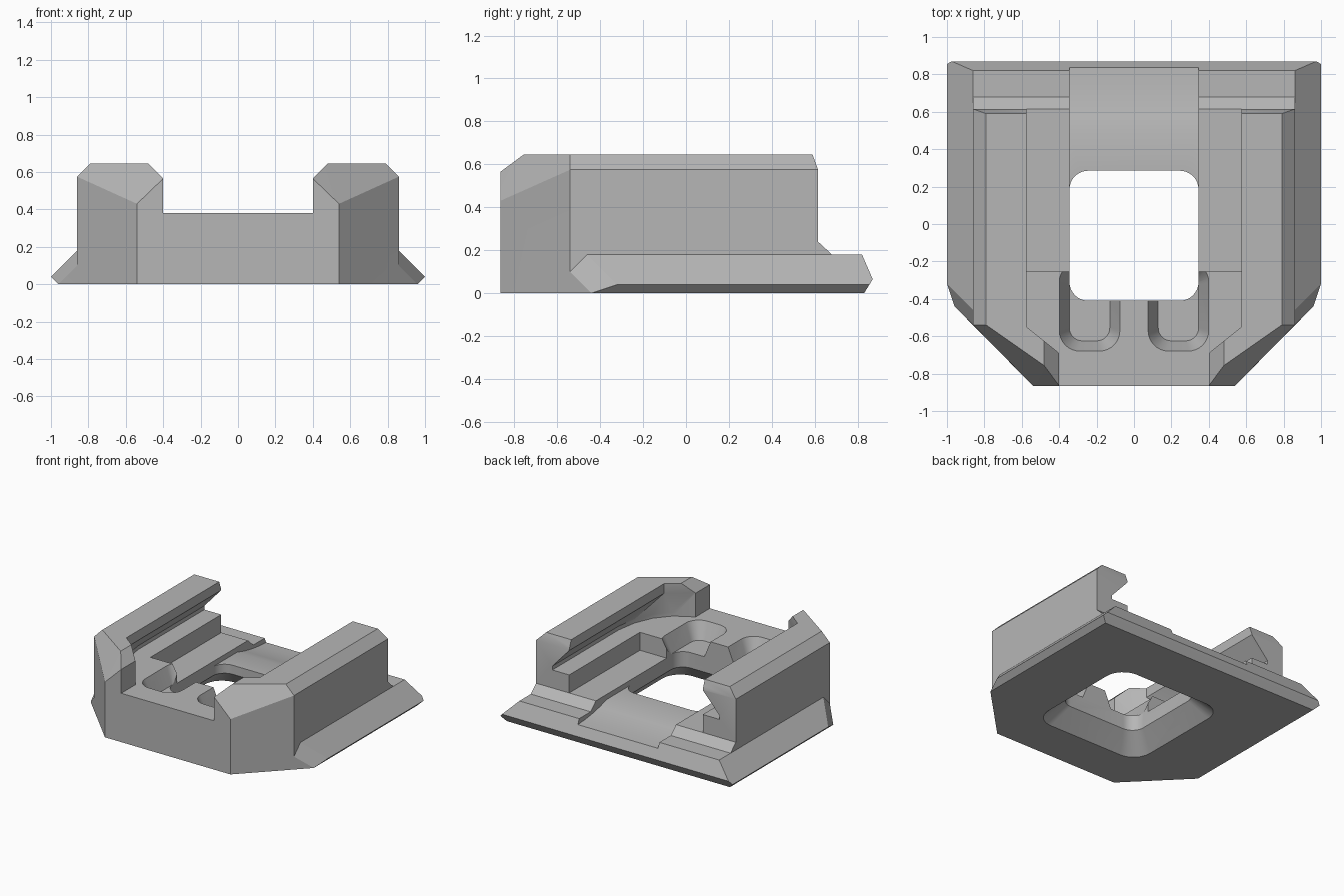
import bpy, bmesh, math
from mathutils import Vector

cube = bpy.data.objects.get("Cube")
if cube:
    bpy.data.objects.remove(cube)

grey = bpy.data.materials.new("matte_grey")
grey.use_nodes = True
colour = (0.47, 0.47, 0.47, 1)
grey.diffuse_color = colour
grey.node_tree.nodes["Principled BSDF"].inputs["Base Color"].default_value = colour


def hull(name, points, mirror=True):
    """Convex solid around the points, mirrored across x if asked."""
    bm = bmesh.new()
    for x, y, z in points:
        bm.verts.new((x, y, z))
        if mirror:
            bm.verts.new((-x, y, z))
    res = bmesh.ops.convex_hull(bm, input=bm.verts[:])
    junk = {g for g in res["geom_interior"] + res["geom_unused"]
            if isinstance(g, bmesh.types.BMVert)}
    bmesh.ops.delete(bm, geom=list(junk), context="VERTS")
    bmesh.ops.dissolve_limit(bm, angle_limit=math.radians(1),
                             verts=bm.verts[:], edges=bm.edges[:])
    bmesh.ops.recalc_face_normals(bm, faces=bm.faces[:])
    mesh = bpy.data.meshes.new(name)
    bm.to_mesh(mesh)
    bm.free()
    mesh.materials.append(grey)
    obj = bpy.data.objects.new(name, mesh)
    bpy.context.collection.objects.link(obj)
    return obj


def prism(plan, z0, z1):
    return [(x, y, z) for x, y in plan for z in (z0, z1)]


def box(name, half_x, y0, y1, z0, z1):
    return hull(name, prism([(half_x, y0), (half_x, y1)], z0, z1))


def rounded(cx, cy, hx, hy, r, steps=8):
    """Plan points of a rounded rectangle."""
    pts = []
    for q, (sx, sy) in enumerate([(1, 1), (-1, 1), (-1, -1), (1, -1)]):
        for i in range(steps + 1):
            a = (q + i / steps) * math.pi / 2
            pts.append((cx + sx * (hx - r) + r * math.cos(a),
                        cy + sy * (hy - r) + r * math.sin(a)))
    return pts


def taper(plan0, z0, plan1, z1):
    return [(x, y, z0) for x, y in plan0] + [(x, y, z1) for x, y in plan1]


def combine(target, tool, operation):
    mod = target.modifiers.new("combine", "BOOLEAN")
    mod.operation = operation
    mod.solver = "EXACT"
    mod.object = tool
    bpy.context.view_layer.objects.active = target
    bpy.ops.object.modifier_apply(modifier=mod.name)
    bpy.data.objects.remove(tool)


# Chamfered main block
body = hull("shoe_mount", [
    (.54, -.865, 0), (.86, -.54, 0), (.86, .615, 0),
    (.54, -.865, .43), (.40, -.865, .565), (.86, -.54, .575),
    (.79, -.54, .645), (.48, -.757, .645), (.86, .615, .575), (.79, .59, .645)])

# Bevelled flange around the foot, and the small slope at the back
flange = hull("flange", [
    (.54, -.865, 0), (.96, -.44, 0), (.96, .83, 0), (1, -.32, .04),
    (1, .855, .04), (.975, .87, .065), (.86, .82, .18), (.86, -.46, .18),
    (.86, -.54, .1)])
slope = hull("back_slope", [(.86, .5, .1), (.86, .5, .24), (.86, .615, .24),
                            (.86, .68, .18), (.86, .72, .1)])
combine(body, flange, "UNION")
combine(body, slope, "UNION")

# Opening between the rails, with its narrow front mouth
mouth = [(.575, .75), (.575, -.55), (.40, -.69)]
cutters = [
    hull("opening", prism(mouth, .38, .9)),
    box("front_mouth", .40, -1, -.5, .38, .9),
    hull("mouth_chamfer", [(x, y, z) for x, z in ((.40, .565), (.68, .845))
                           for y in (-1, -.5)]),
]

# Undercut groove below the rail lips, curving in at the front
groove = [(.72, .75), (.72, -.2), (.695, -.36), (.635, -.50), (.54, -.61), (.40, -.69)]
cutters.append(hull("groove", prism(groove, .38, .41) + [(x, y, .57) for x, y in mouth]))

# Stepped floor and the central trough running down to the back
cutters += [
    box("lower_floor", .575, -.255, .75, .24, .6),
    box("trough", .345, 0, .481, .20, .6),
    hull("trough_ramp", [(.345, y, z) for y, z in (
        (.48, .20), (.57, .175), (.66, .157), (.75, .145), (.84, .14),
        (1, .14), (1, .6), (.48, .6))]),
]

# Two tapered pockets in the front floor
for side in (-1, 1):
    cx = side * .2375
    cutters.append(hull("pocket", taper(
        rounded(cx, -.44, .108, .185, .07), .25,
        rounded(cx, -.44, .1625, .24, .11), .381)
        + [(x, y, .5) for x, y in rounded(cx, -.44, .1625, .24, .11)], False))

# Rounded window with a flared underside
window = rounded(0, -.0625, .345, .3475, .1)
flare = rounded(0, -.0625, .47, .4725, .15)
cutters += [
    hull("window", prism(window, -.1, .7), False),
    hull("window_flare", taper(flare, 0, window, .13)
         + [(x, y, -.1) for x, y in flare], False),
]
for cutter in cutters:
    combine(body, cutter, "DIFFERENCE")

# Smooth the rounded walls and keep all hard edges
bpy.ops.object.select_all(action="DESELECT")
body.select_set(True)
bpy.context.view_layer.objects.active = body
bpy.ops.object.shade_smooth_by_angle(angle=math.radians(20))
